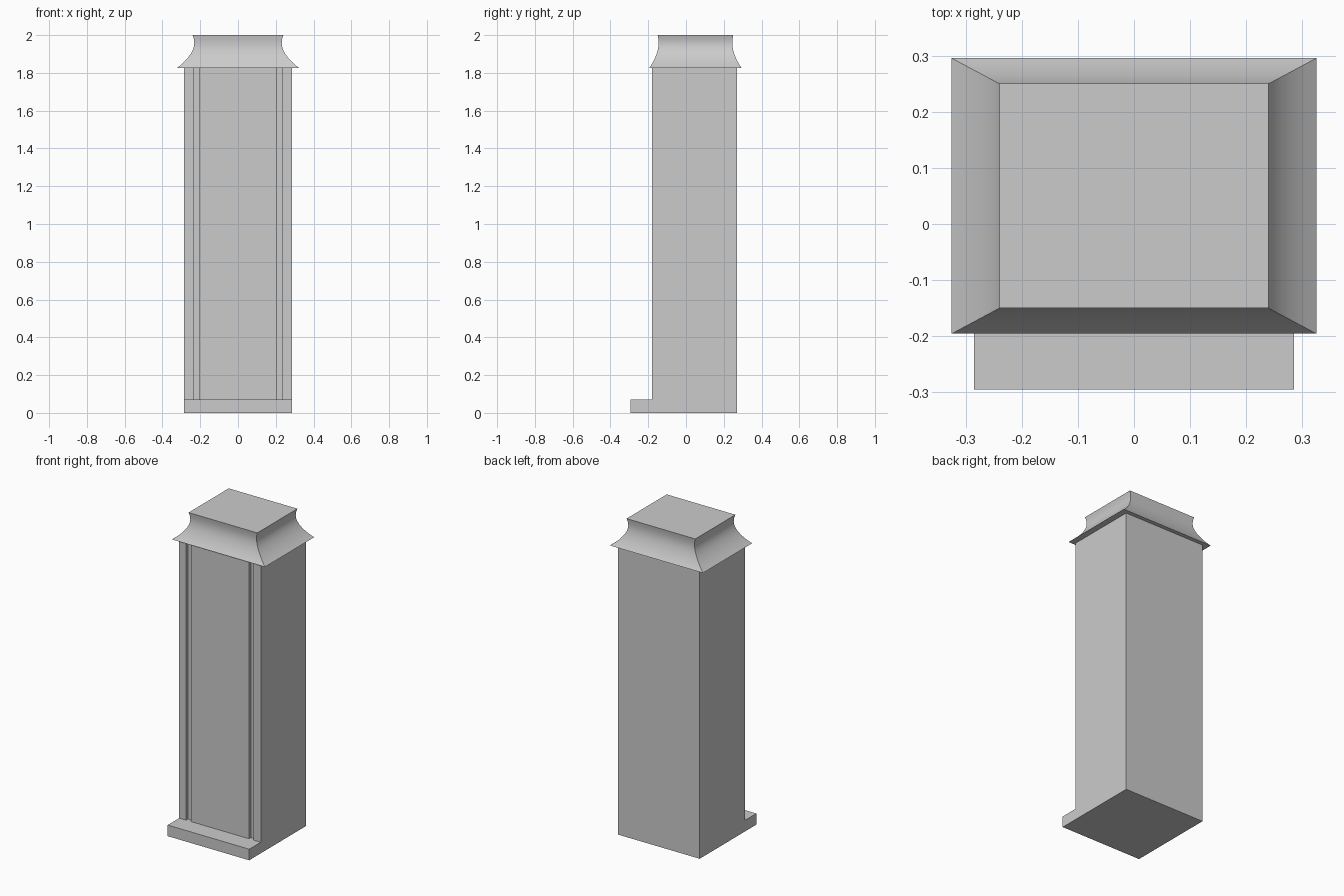
import bpy, bmesh, math

if "Cube" in bpy.data.objects:
    bpy.data.objects.remove(bpy.data.objects["Cube"])


def finish(name, bm):
    bmesh.ops.recalc_face_normals(bm, faces=bm.faces[:])
    mesh = bpy.data.meshes.new(name)
    bm.to_mesh(mesh)
    bm.free()
    obj = bpy.data.objects.new(name, mesh)
    bpy.context.collection.objects.link(obj)
    return obj


def loft(name, rings):
    """Join equal-length rings of points into a closed solid."""
    bm = bmesh.new()
    loops = [[bm.verts.new(p) for p in ring] for ring in rings]
    n = len(loops[0])
    for a, b in zip(loops, loops[1:]):
        for i in range(n):
            j = (i + 1) % n
            bm.faces.new((a[i], a[j], b[j], b[i]))
    bm.faces.new(loops[0][::-1])
    bm.faces.new(loops[-1])
    return finish(name, bm)


def prism(name, outline, z0, z1):
    return loft(name, [[(x, y, z) for x, y in outline] for z in (z0, z1)])


W, FRONT, BACK = 0.285, -0.18, 0.27
STEP_Z, CAP_Z = 0.07, 1.825

# Plinth with the step projecting at the front
prism("plinth", [(-W, -0.295), (W, -0.295), (W, BACK), (-W, BACK)], 0, STEP_Z)

# Shaft: half outline with one front groove, mirrored across x
groove = FRONT + 0.018
half = [(0.203, FRONT), (0.203, groove), (0.236, groove), (0.236, FRONT),
        (W, FRONT), (W, BACK)]
outline = half + [(-x, y) for x, y in reversed(half)]
prism("shaft", outline, STEP_Z, CAP_Z)

# Flared cap: (flare amount, height), flare runs from top edge to the lip
profile = [(1, CAP_Z), (0.8, 1.838), (0.61, 1.852), (0.43, 1.867),
           (0.26, 1.884), (0.11, 1.902), (0, 1.92), (-0.07, 1.937),
           (-0.1, 1.955), (-0.08, 1.978), (0, 2.0)]
rings = []
for t, z in profile:
    hx, hy = 0.24 + 0.085 * t, 0.2 + 0.0455 * t
    rings.append([(sx * hx, 0.05 + sy * hy, z)
                  for sx, sy in ((-1, -1), (1, -1), (1, 1), (-1, 1))])
cap = loft("cap", rings)
bpy.context.view_layer.objects.active = cap
cap.select_set(True)
bpy.ops.object.shade_smooth_by_angle(angle=math.radians(30))
